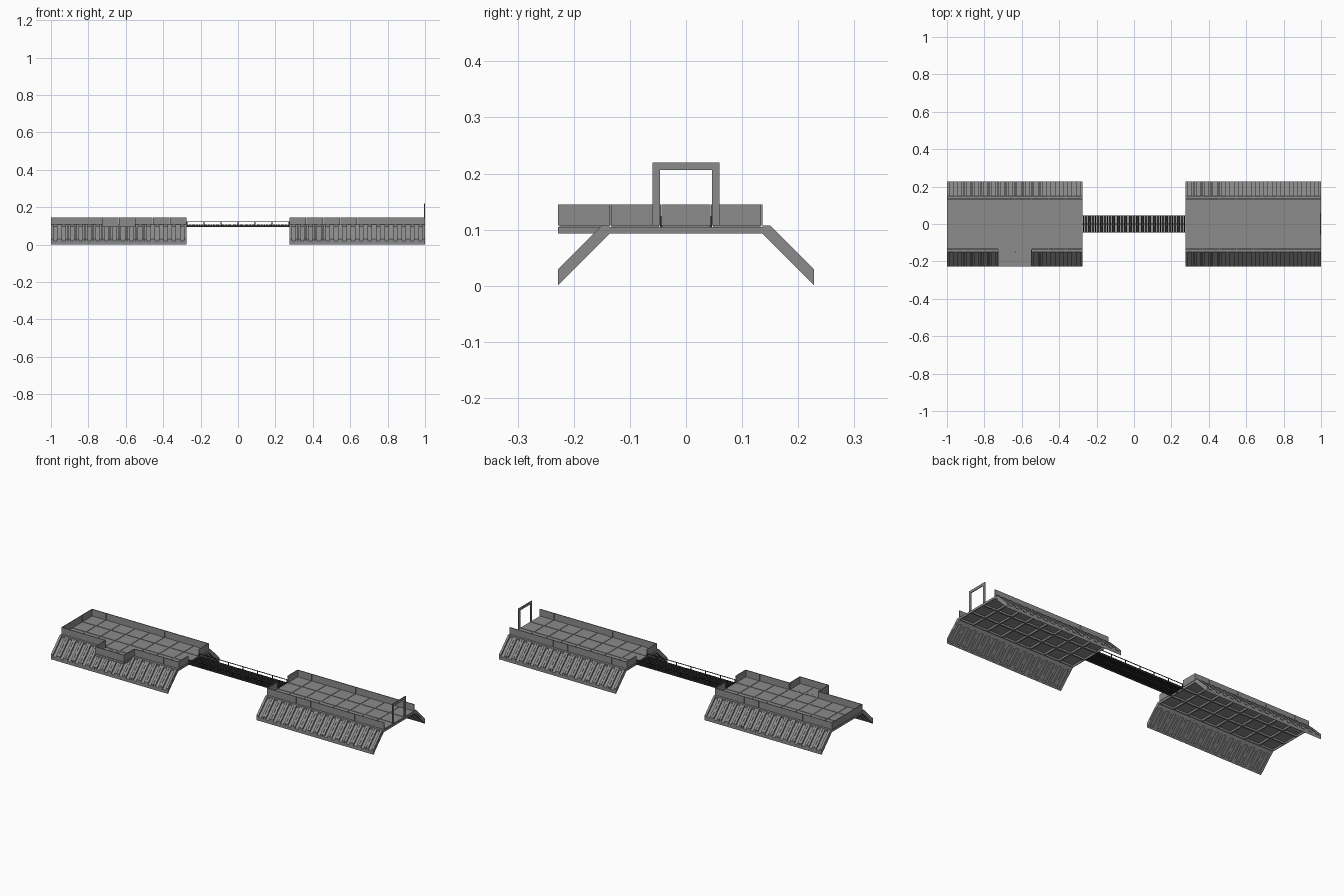
import bpy, bmesh

if "Cube" in bpy.data.objects:
    bpy.data.objects.remove(bpy.data.objects["Cube"])

TILE = 0.0907          # floor module
X_IN, X_OUT = 0.2745, 1.0
Z_LOW, Z_DECK, Z_WALL = 0.093, 0.107, 0.145
YD = 0.136             # half width of the deck
YO = 0.228             # half width overall
T = 0.004              # wall thickness


def material(name, v):
    m = bpy.data.materials.new(name)
    m.diffuse_color = (v, v, v, 1)
    m.use_nodes = True
    m.node_tree.nodes["Principled BSDF"].inputs["Base Color"].default_value = m.diffuse_color
    return m


STEEL = material("grey_steel", 0.26)
DARK = material("dark_steel", 0.025)


def prism(bm, profile, x0, x1):
    """Extrude a closed (y, z) profile from x0 to x1."""
    a = [bm.verts.new((x0, y, z)) for y, z in profile]
    b = [bm.verts.new((x1, y, z)) for y, z in profile]
    n = len(profile)
    bm.faces.new(a)
    bm.faces.new(b[::-1])
    for i in range(n):
        bm.faces.new((a[i], b[i], b[(i + 1) % n], a[(i + 1) % n]))


def box(bm, x0, x1, y0, y1, z0, z1):
    prism(bm, [(y0, z0), (y1, z0), (y1, z1), (y0, z1)], x0, x1)


def finish(bm, name, mat=STEEL):
    bmesh.ops.recalc_face_normals(bm, faces=bm.faces)
    me = bpy.data.meshes.new(name)
    bm.to_mesh(me)
    bm.free()
    me.materials.append(mat)
    ob = bpy.data.objects.new(name, me)
    bpy.context.collection.objects.link(ob)
    return ob


def floor_tile(bm, x, y, w, d):
    """Square floor plate on a ribbed frame, open underneath."""
    r, g = 0.004, 0.003
    box(bm, x + g, x + w - g, y + g, y + d - g, Z_DECK - 0.004, Z_DECK)
    for a in (x, x + w - r):
        box(bm, a, a + r, y, y + d, Z_LOW, Z_DECK - 0.002)
    for b in (y, y + d - r):
        box(bm, x + r, x + w - r, b, b + r, Z_LOW, Z_DECK - 0.002)


def wall_x(bm, x0, x1, y):
    """Panelled wall running along x, one panel per tile."""
    n = round((x1 - x0) / TILE)
    w = (x1 - x0) / n
    for i in range(n):
        box(bm, x0 + i * w + 0.0005, x0 + (i + 1) * w - 0.0005, y, y + T, Z_DECK, Z_WALL)


def wall_y(bm, y0, y1, x):
    n = max(1, round((y1 - y0) / TILE))
    w = (y1 - y0) / n
    for i in range(n):
        box(bm, x, x + T, y0 + i * w + 0.0005, y0 + (i + 1) * w - 0.0005, Z_DECK, Z_WALL)


def slope(name, x0, x1, side):
    """Slanted skirt: thin sheet, raised slats and a bottom rail."""
    bm = bmesh.new()

    def sect(y0, y1, lo, hi):
        # lo / hi are fractions through the vertical thickness of the skirt
        f = lambda y, t: (side * y, 0.229 - y + t * 0.0285)
        return [f(y0, lo), f(y1, lo), f(y1, hi), f(y0, hi)]

    prism(bm, sect(0.15, 0.2275, 0.35, 0.6), x0, x1)
    prism(bm, sect(0.222, YO, 0.0, 0.6), x0, x1)
    # top beam joining the deck
    prism(bm, [(side * YD, Z_LOW), (side * 0.15, 0.079),
               (side * 0.15, Z_DECK), (side * YD, Z_DECK)], x0, x1)
    n = 16
    w = (x1 - x0) / n
    for i in range(n):
        a = x0 + i * w
        prism(bm, sect(0.15, YO, 0.0, 1.0), a, a + 0.013)
        prism(bm, sect(0.15, YO, 0.0, 1.0), a + w - 0.013, a + w - 0.001)
    return finish(bm, name)


BAY0, BAY1 = -1.0 + 3 * TILE, -1.0 + 5 * TILE     # projecting bay on the left platform

for tag, x0, x1 in (("left", -X_OUT, -X_IN), ("right", X_IN, X_OUT)):
    # Tiled deck
    bm = bmesh.new()
    w, d = (x1 - x0) / 8, 2 * YD / 3
    for i in range(8):
        for j in range(3):
            floor_tile(bm, x0 + i * w, -YD + j * d, w, d)
    finish(bm, tag + "_deck")

    # Parapet walls, with an opening for the bridge and the bay
    bm = bmesh.new()
    wall_x(bm, x0, x1, YD - T)
    if tag == "left":
        wall_x(bm, x0, BAY0, -YD)
        wall_x(bm, BAY1, x1, -YD)
        wall_y(bm, -YD + T, YD - T, x0)
    else:
        wall_x(bm, x0, x1, -YD)
    xi = x1 - T if tag == "left" else x0
    wall_y(bm, -YD + T, -0.046, xi)
    wall_y(bm, 0.046, YD - T, xi)
    finish(bm, tag + "_parapet")

    # Slanted skirts on both sides
    slope(tag + "_front_skirt", x0, x1, -1)
    slope(tag + "_back_skirt", x0, x1, 1)

# Projecting bay
bm = bmesh.new()
for x in (BAY0, BAY0 + TILE):
    floor_tile(bm, x, -YO, TILE, YO - YD)
wall_x(bm, BAY0, BAY1, -YO)
wall_y(bm, -YO + T, -YD, BAY0)
wall_y(bm, -YO + T, -YD, BAY1 - T)
finish(bm, "bay")

# Door frame at the open end
bm = bmesh.new()
for y in (-0.06, 0.046):
    box(bm, 0.995, 1.0, y, y + 0.014, Z_DECK, 0.206)
box(bm, 0.995, 1.0, -0.06, 0.06, 0.206, 0.22)
finish(bm, "door_frame")

# Bridge walkway: planks on side beams
bm = bmesh.new()
n = 60
w = 2 * X_IN / n
for i in range(n):
    x = -X_IN + i * w
    box(bm, x + 0.0008, x + w - 0.0008, -0.046, 0.046, 0.102, Z_DECK)
for y in (-0.046, -0.002, 0.042):
    box(bm, -X_IN, X_IN, y, y + 0.004, 0.095, 0.102)
finish(bm, "bridge_walkway", DARK)

# Bridge handrails
bm = bmesh.new()
for y in (-0.0465, 0.0435):
    box(bm, -X_IN, X_IN, y, y + 0.003, 0.121, 0.124)
    for i in range(7):
        x = (i - 3) * (X_IN - 0.002) / 3
        box(bm, x - 0.002, x + 0.002, y, y + 0.003, Z_DECK, 0.121)
finish(bm, "bridge_handrails", DARK)
